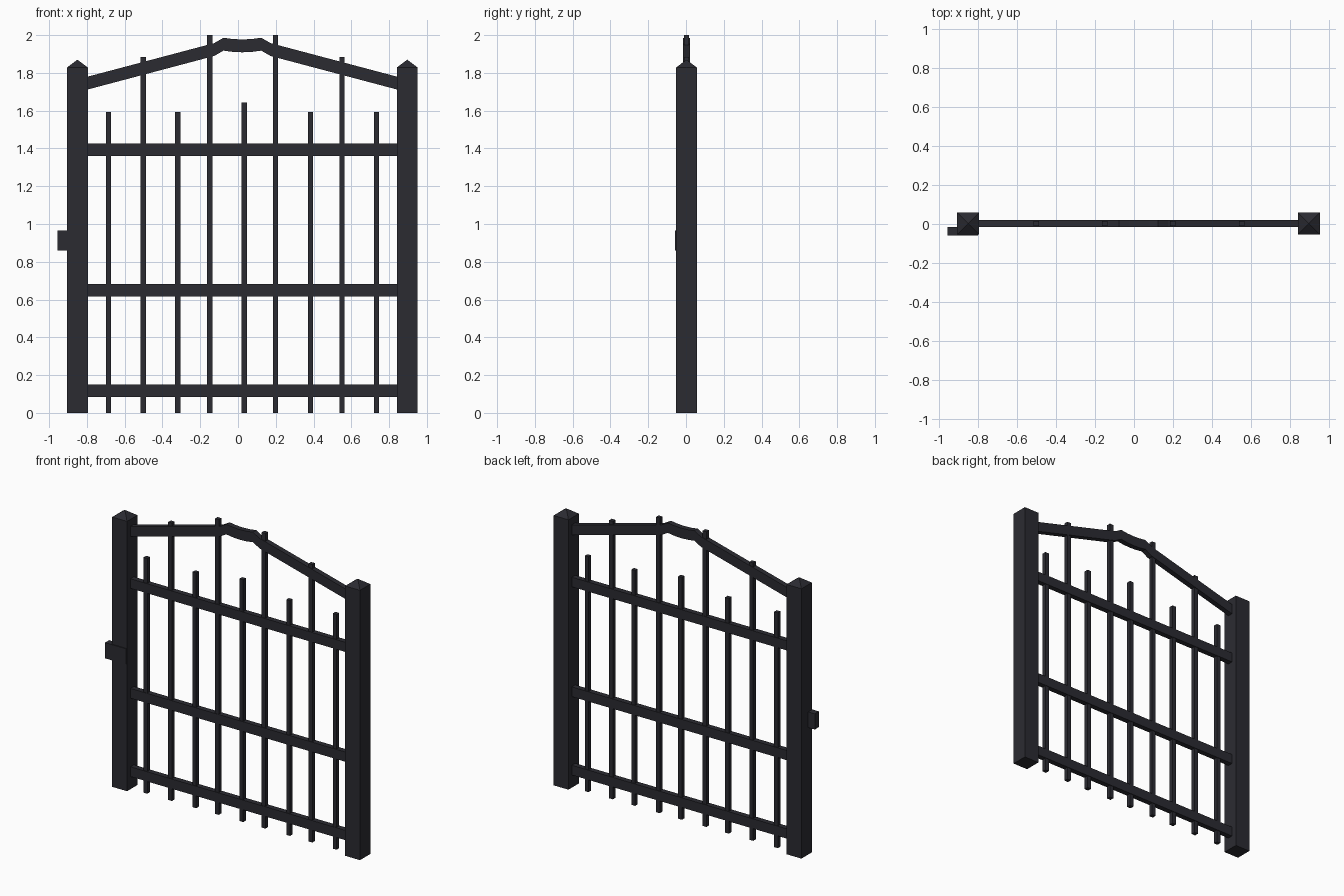
import bpy, bmesh

if "Cube" in bpy.data.objects:
    bpy.data.objects.remove(bpy.data.objects["Cube"])

YC = 0.0025   # depth centre of the gate leaf
XC = 0.023    # width centre between the posts

iron = bpy.data.materials.new("dark_iron")
iron.diffuse_color = (0.024, 0.024, 0.031, 1)
iron.use_nodes = True
iron.node_tree.nodes["Principled BSDF"].inputs["Base Color"].default_value = iron.diffuse_color


def finish(name, bm):
    bmesh.ops.recalc_face_normals(bm, faces=bm.faces)
    me = bpy.data.meshes.new(name)
    bm.to_mesh(me)
    bm.free()
    me.materials.append(iron)
    ob = bpy.data.objects.new(name, me)
    bpy.context.collection.objects.link(ob)
    return ob


def prism(name, outline, y0, y1):
    """Extrude an x-z outline from y0 to y1."""
    bm = bmesh.new()
    face = bm.faces.new([bm.verts.new((x, y0, z)) for x, z in outline])
    ext = bmesh.ops.extrude_face_region(bm, geom=[face])
    verts = [g for g in ext["geom"] if isinstance(g, bmesh.types.BMVert)]
    bmesh.ops.translate(bm, vec=(0, y1 - y0, 0), verts=verts)
    return finish(name, bm)


def box(name, x0, x1, y0, y1, z0, z1):
    return prism(name, [(x0, z0), (x1, z0), (x1, z1), (x0, z1)], y0, y1)


# posts with pyramid tops
for side, x in (("left", XC - 0.873), ("right", XC + 0.873)):
    h = 0.0555
    bm = bmesh.new()
    ring = [(-h, -h), (h, -h), (h, h), (-h, h)]
    low = [bm.verts.new((x + a, YC + b, 0)) for a, b in ring]
    top = [bm.verts.new((x + a, YC + b, 1.828)) for a, b in ring]
    tip = bm.verts.new((x, YC, 1.87))
    bm.faces.new(low)
    for i in range(4):
        j = (i + 1) % 4
        bm.faces.new((low[i], low[j], top[j], top[i]))
        bm.faces.new((top[i], top[j], tip))
    finish(side + "_post", bm)

# horizontal rails
for name, z0, z1 in (("bottom", 0.085, 0.151), ("middle", 0.616, 0.682),
                     ("upper", 1.36, 1.425)):
    box(name + "_rail", XC - 0.82, XC + 0.82, YC - 0.018, YC + 0.018, z0, z1)

# arched top rail: straight slopes joined by a short curve
path = []
for d in (-0.82, -0.15, -0.10, -0.05, 0, 0.05, 0.10, 0.15, 0.82):
    a = abs(d)
    z = 1.963 - 0.265 * a if a >= 0.15 else 1.943 + 0.883 * a * a
    path.append((XC + d, z))
prism("arched_top_rail",
      [(x, z - 0.034) for x, z in path] + [(x, z + 0.034) for x, z in reversed(path)],
      YC - 0.018, YC + 0.018)

# vertical bars
bars = [(-0.686, 1.594), (-0.501, 1.883), (-0.319, 1.594), (-0.150, 2.0), (0.033, 1.642),
        (0.199, 2.0), (0.384, 1.594), (0.551, 1.883), (0.733, 1.594)]
for i, (x, top_z) in enumerate(bars):
    box(f"bar_{i + 1}", x - 0.014, x + 0.014, YC - 0.014, YC + 0.014, 0, top_z)

# latch block wrapping the front of the left post
box("latch", -0.955, -0.80, -0.059, -0.015, 0.86, 0.966)
